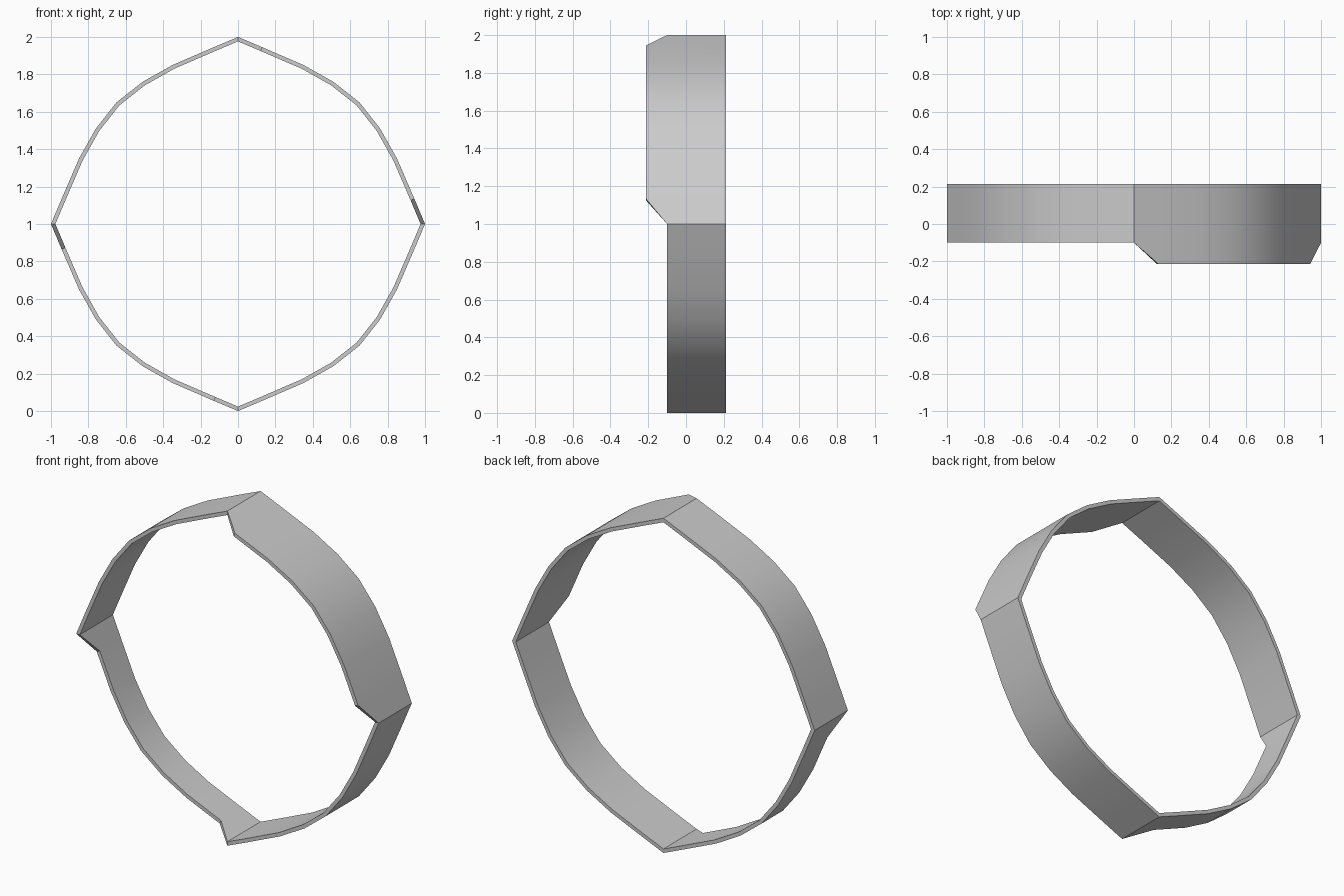
import bpy, bmesh, math
from mathutils import Vector

if "Cube" in bpy.data.objects:
    bpy.data.objects.remove(bpy.data.objects["Cube"])

BACK = 0.213       # rear rim, flush all the way round
MID = -0.1         # front rim at the four corners
STEP = 0.113       # how far the front rim steps out or in
THICK = 0.022

# one quarter of the pointed-circle outline, top corner to right corner
QUARTER = [(0, 1), (0.13, 0.945), (0.35, 0.85), (0.51, 0.76), (0.65, 0.65),
           (0.76, 0.51), (0.85, 0.35), (0.943, 0.135)]

# clockwise loop of quarters: upper right is wide, lower left is narrow
outline, front = [], []
for k, step in enumerate((-STEP, 0, STEP, 0)):
    for i, (x, z) in enumerate(QUARTER):
        for _ in range(k):
            x, z = z, -x
        outline.append(Vector((x, z)))
        front.append(MID + (step if i else 0))
n = len(outline)


def inset(i):
    """Mitred inward offset of outline point i."""
    a = (outline[i] - outline[i - 1]).normalized()
    b = (outline[(i + 1) % n] - outline[i]).normalized()
    na, nb = Vector((a.y, -a.x)), Vector((b.y, -b.x))
    m = (na + nb).normalized()
    return outline[i] + m * (THICK / m.dot(na))


# ring band
bm = bmesh.new()
rings = []
for i in range(n):
    o, q = outline[i], inset(i)
    rings.append([bm.verts.new((p.x, y, p.y + 1)) for p, y in
                  ((o, front[i]), (o, BACK), (q, BACK), (q, front[i]))])
for i in range(n):
    a, b = rings[i], rings[(i + 1) % n]
    for j in range(4):
        bm.faces.new((a[j], a[(j + 1) % 4], b[(j + 1) % 4], b[j]))
bmesh.ops.recalc_face_normals(bm, faces=bm.faces[:])
mesh = bpy.data.meshes.new("ring_band")
bm.to_mesh(mesh)
bm.free()
ring = bpy.data.objects.new("ring_band", mesh)
bpy.context.collection.objects.link(ring)

# smooth panels with crisp rims and corners
bpy.context.view_layer.objects.active = ring
ring.select_set(True)
bpy.ops.object.shade_smooth_by_angle(angle=math.radians(30))
